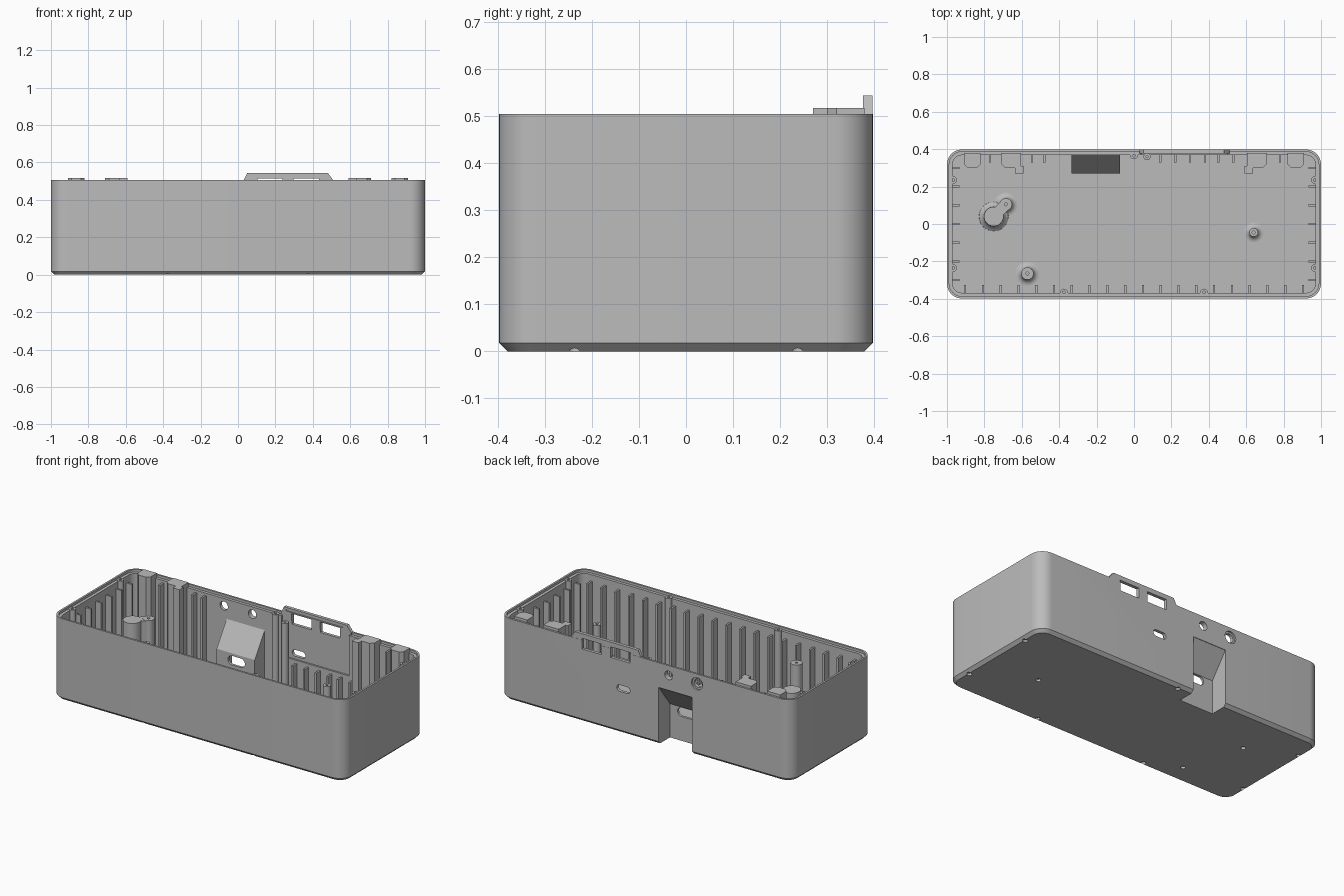
import bpy, bmesh
from math import cos, sin, pi, radians
from mathutils import Matrix, Vector

if "Cube" in bpy.data.objects:
    bpy.data.objects.remove(bpy.data.objects["Cube"])

grey = bpy.data.materials.new("plain_grey")
grey.use_nodes = True
grey.diffuse_color = (0.5, 0.5, 0.5, 1)
grey.node_tree.nodes["Principled BSDF"].inputs["Base Color"].default_value = (0.5, 0.5, 0.5, 1)

HX, HY, TOP, FLOOR = 1.0, 0.398, 0.505, 0.03


def finish(bm, name):
    bmesh.ops.recalc_face_normals(bm, faces=bm.faces)
    me = bpy.data.meshes.new(name)
    bm.to_mesh(me)
    bm.free()
    me.materials.append(grey)
    ob = bpy.data.objects.new(name, me)
    bpy.context.collection.objects.link(ob)
    return ob


def smooth(ob):
    bpy.ops.object.select_all(action="DESELECT")
    ob.select_set(True)
    bpy.context.view_layer.objects.active = ob
    bpy.ops.object.shade_smooth_by_angle(angle=radians(30))


def boxes(name, spans):
    """One mesh of boxes, each given by its low and high corner."""
    bm = bmesh.new()
    for lo, hi in spans:
        lo, hi = Vector(lo), Vector(hi)
        size = hi - lo
        mat = Matrix.Translation((lo + hi) / 2) @ Matrix.Diagonal((*size, 1))
        bmesh.ops.create_cube(bm, size=1, matrix=mat)
    return finish(bm, name)


def prism(name, profile, axis, lo, hi):
    """Extrude a 2D profile along x ((y, z) points), y ((x, z)) or z ((x, y))."""
    bm = bmesh.new()

    def place(p, t):
        c = list(p)
        c.insert("xyz".index(axis), t)
        return bm.verts.new(c)
    a = [place(p, lo) for p in profile]
    b = [place(p, hi) for p in profile]
    bm.faces.new(a)
    bm.faces.new(b)
    for i in range(len(a)):
        j = (i + 1) % len(a)
        bm.faces.new((a[i], a[j], b[j], b[i]))
    return finish(bm, name)


def obround(cx, cz, half, r):
    """Slot outline; half = 0 gives a circle."""
    pts = []
    for side, start in ((1, -pi / 2), (-1, pi / 2)):
        for k in range(13 if half else 12):
            a = start + pi * k / 12
            pts.append((cx + side * half + r * cos(a), cz + r * sin(a)))
    return pts


def lathe(name, x, y, profile, n=32):
    """Closed turned part with a pin hole down its middle."""
    bm = bmesh.new()
    rings = [[bm.verts.new((x + r * cos(2 * pi * k / n), y + r * sin(2 * pi * k / n), z))
              for k in range(n)] for r, z in profile]
    for a, b in zip(rings, rings[1:]):
        for i in range(n):
            j = (i + 1) % n
            bm.faces.new((a[i], a[j], b[j], b[i]))
    bm.faces.new(rings[0])
    bm.faces.new(rings[-1])
    ob = finish(bm, name)
    smooth(ob)
    return ob


def combine(target, tool, operation="DIFFERENCE"):
    mod = target.modifiers.new("bool", "BOOLEAN")
    mod.operation, mod.solver, mod.object = operation, "EXACT", tool
    bpy.context.view_layer.objects.active = target
    bpy.ops.object.modifier_apply(modifier=mod.name)
    bpy.data.objects.remove(tool)


# Open tray: rounded rectangle loops lofted up the outside and down the inside
def tray():
    bm = bmesh.new()
    loops = []
    steps = [(0.018, 0), (0, 0.018), (0, TOP), (0.012, TOP), (0.012, 0.49), (0.03, 0.49), (0.03, FLOOR)]
    for inset, z in steps:
        r, loop = 0.08 - inset, []
        for q, (sx, sy) in enumerate(((1, 1), (-1, 1), (-1, -1), (1, -1))):
            for k in range(11):
                a = (q + k / 10) * pi / 2
                loop.append(bm.verts.new((sx * (HX - 0.08) + r * cos(a), sy * (HY - 0.08) + r * sin(a), z)))
        loops.append(loop)
    for a, b in zip(loops, loops[1:]):
        for i in range(len(a)):
            j = (i + 1) % len(a)
            bm.faces.new((a[i], a[j], b[j], b[i]))
    bm.faces.new(loops[0])
    bm.faces.new(loops[-1])
    return finish(bm, "case_tray")


case = tray()

# Thinned back wall behind the raised tab, then the tab
combine(case, boxes("tab_pocket", [((0.04, 0.33, 0.24), (0.5, 0.379, 0.6))]))
tab_shape = [(0.03, 0.47), (0.51, 0.47), (0.51, TOP), (0.48, 0.544), (0.05, 0.544), (0.03, TOP)]
combine(case, prism("raised_tab", tab_shape, "y", 0.377, 0.397), "UNION")
combine(case, boxes("tab_groove", [((0.065, 0.36, 0.522), (0.455, 0.383, 0.531))]))
for x in (0.17, 0.365):
    combine(case, boxes("window_cutter", [((x - 0.067, 0.3, 0.45), (x + 0.067, 0.5, 0.515))]))

# Sloped connector hood inside, with the niche behind it open at the bottom
hood = [(0.385, 0.01), (0.385, 0.372), (0.37, 0.372), (0.27, 0.222), (0.27, 0.01)]
combine(case, prism("hood", hood, "x", -0.335, -0.075), "UNION")
niche = [(0.5, -0.1), (0.5, 0.352), (0.395, 0.352), (0.285, 0.208), (0.285, -0.1)]
combine(case, prism("niche_cutter", niche, "x", -0.32, -0.09), "DIFFERENCE")
combine(case, prism("niche_slot", obround(-0.2, 0.178, 0.03, 0.028), "y", 0.2, 0.3))

# Back wall ports
combine(case, prism("small_slot", obround(0.15, 0.277, 0.025, 0.02), "y", 0.3, 0.5))
for x in (-0.16, -0.354):
    combine(case, prism("port_hole", obround(x, 0.445, 0, 0.027), "y", 0.3, 0.5))
combine(case, prism("port_recess", obround(-0.354, 0.445, 0, 0.038), "y", 0.387, 0.5))

# Screw holes underneath
bosses = [(s * 0.968, y) for s in (-1, 1) for y in (-0.235, 0.235)]
bosses += [(-0.375, -0.367), (0.375, -0.367), (0, 0.367)]
posts = [("right_front_post", -0.57, -0.265, 0.033, 0.065), ("left_post", 0.64, -0.045, 0.023, 0.053),
         ("right_back_post", -0.685, 0.105, 0.033, 0.063)]
for x, y in bosses + [p[1:3] for p in posts]:
    combine(case, prism("screw_hole", obround(x * 1.007, y * 1.01, 0, 0.014), "z", -0.1, 0.014))
smooth(case)

# Screw bosses along the walls and one plain guide pin
for i, (x, y) in enumerate(bosses):
    lathe(f"screw_boss_{i + 1}", x, y, [(0.021, 0.02), (0.021, 0.494), (0.008, 0.494), (0.008, 0.44)], 20)
lathe("guide_pin", 0.07, 0.36, [(0.019, 0.02), (0.019, 0.46), (0.006, 0.46), (0.006, 0.45)], 20)


# Standoffs with a filleted foot
def post(name, x, y, r, foot):
    f = foot - r
    fillet = [(foot - f * sin(a), FLOOR + f * (1 - cos(a))) for a in (pi * k / 12 for k in range(7))]
    lathe(name, x, y, [(foot, 0.02)] + fillet + [(r, 0.38), (0.008, 0.38), (0.008, 0.3)])


for p in posts:
    post(*p)
# Wide lobe joined to the back standoff
lathe("wide_lobe", -0.75, 0.04, [(0.08, 0.02), (0.078, 0.034), (0.066, 0.042), (0.055, 0.06),
                                 (0.052, 0.379), (0.001, 0.379)])
boxes("lobe_web", [((-0.03, -0.03, 0.02), (0.03, 0.03, 0.3785))]).matrix_world = \
    Matrix.Translation((-0.715, 0.075, 0)) @ Matrix.Rotation(pi / 4, 4, "Z")

# Stiffening ribs on all four walls
W = 0.006
ribs = []
for i in range(20):
    x = -0.903 + i * 0.0951
    ribs.append(((x - W, -0.375, 0.02), (x + W, -0.325, 0.45)))
for s in (-1, 1):
    for i in range(7):
        y = -0.3 + 0.1 * i
        a, b = sorted((s * 0.98, s * 0.932))
        ribs.append(((a, y - W, 0.02), (b, y + W, 0.45)))
for x in (-0.77, -0.545, -0.48, 0.78):
    ribs.append(((x - W, 0.328, 0.02), (x + W, 0.38, 0.475)))
for x in (0.14, 0.22, 0.3, 0.38, 0.45, 0.53):
    ribs.append(((x - W, 0.328, 0.02), (x + W, 0.38, 0.22)))
boxes("wall_ribs", ribs)

# Support columns at the back corners, mirrored
for s, side in ((1, "left"), (-1, "right")):
    corner = [(0.91, 0.38), (0.82, 0.38), (0.82, 0.32), (0.84, 0.3), (0.89, 0.3), (0.91, 0.32)]
    inner = [(0.71, 0.38), (0.605, 0.38), (0.605, 0.31), (0.59, 0.31), (0.59, 0.27),
             (0.635, 0.27), (0.635, 0.3), (0.69, 0.3), (0.71, 0.32)]
    for name, shape in (("corner_column", corner), ("inner_column", inner)):
        prism(f"{side}_{name}", [(s * x, y) for x, y in shape], "z", 0.02, 0.518)
